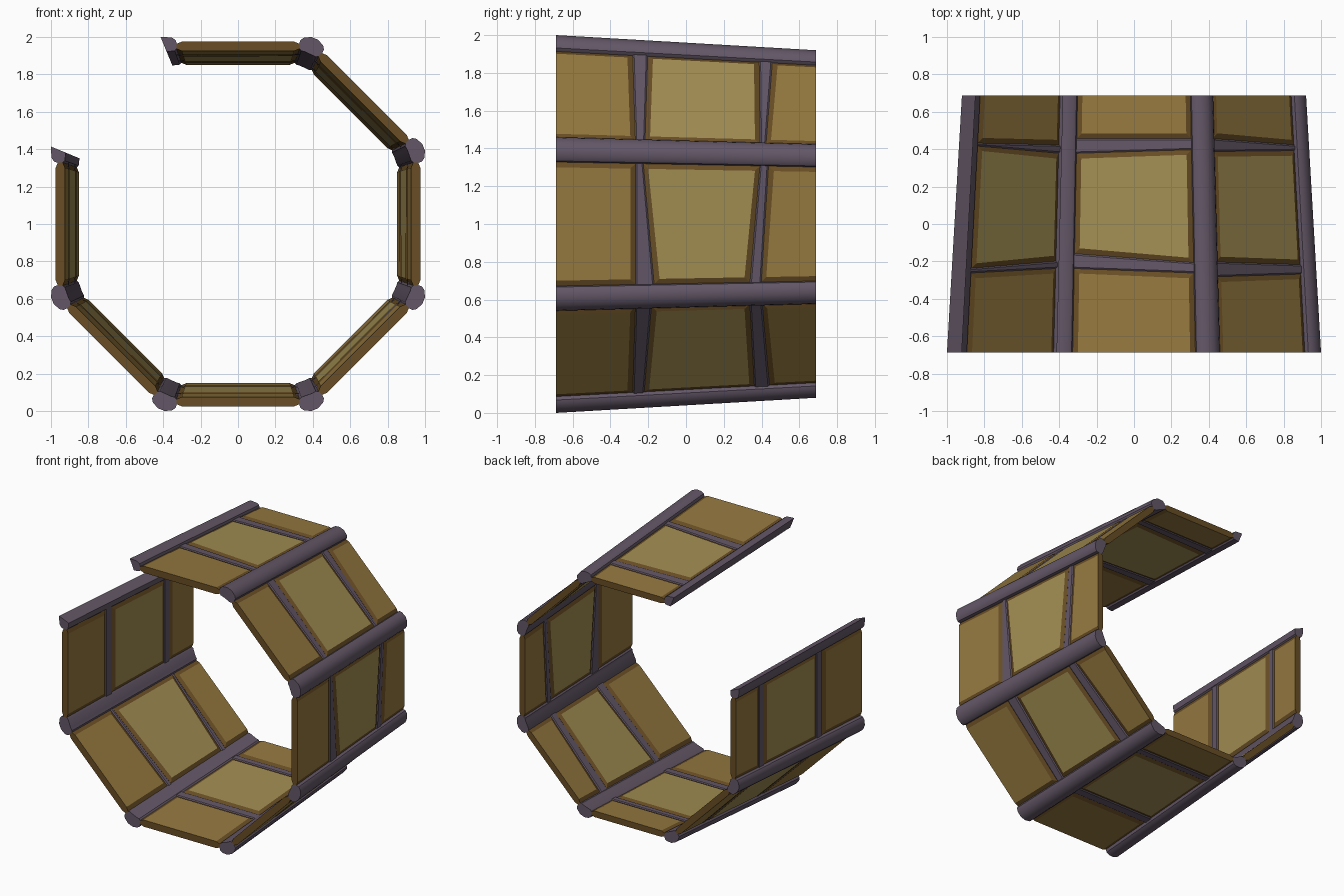
import bpy, bmesh, math
from mathutils import Vector

if "Cube" in bpy.data.objects:
    bpy.data.objects.remove(bpy.data.objects["Cube"])

Y = 0.687        # half length of the tube
TAPER = 0.08     # shrink from front to back


def material(name, rgb):
    m = bpy.data.materials.new(name)
    m.diffuse_color = (*rgb, 1)
    m.use_nodes = True
    m.node_tree.nodes["Principled BSDF"].inputs["Base Color"].default_value = m.diffuse_color
    return m


GOLD = material("gold", (0.36, 0.27, 0.085))
AMBER = material("amber", (0.30, 0.19, 0.05))
BROWN = material("brown", (0.14, 0.075, 0.018))
PURPLE = material("purple", (0.125, 0.095, 0.135))


def place(angle, u, r, y):
    """Side-local (u along the side, r outwards, y) to world, with the taper."""
    s = 1 - TAPER * (y + Y) / (2 * Y)
    a = math.radians(angle)
    return Vector((s * (r * math.cos(a) - u * math.sin(a)), y,
                   1 + s * (r * math.sin(a) + u * math.cos(a))))


def loft(name, rings, mats, side_mat=0, cap_mat=0, smooth=False):
    """Skin a stack of equal-length point rings and cap both ends."""
    bm = bmesh.new()
    vs = [[bm.verts.new(p) for p in ring] for ring in rings]
    n = len(vs[0])
    for a, b in zip(vs, vs[1:]):
        for i in range(n):
            j = (i + 1) % n
            bm.faces.new((a[i], a[j], b[j], b[i])).material_index = side_mat
    for ring in (vs[0], vs[-1]):
        bm.faces.new(ring).material_index = cap_mat
    bmesh.ops.recalc_face_normals(bm, faces=bm.faces)
    me = bpy.data.meshes.new(name)
    bm.to_mesh(me)
    bm.free()
    for m in mats:
        me.materials.append(m)
    ob = bpy.data.objects.new(name, me)
    bpy.context.collection.objects.link(ob)
    if smooth:
        bpy.ops.object.select_all(action='DESELECT')
        ob.select_set(True)
        bpy.context.view_layer.objects.active = ob
        bpy.ops.object.shade_smooth_by_angle(angle=math.radians(35))
    return ob


def cell(name, angle, lo, hi, mat):
    """Raised panel with sloped brown border; lo/hi are y at the (u-, u+) ends."""
    rings = []
    for r, grow in ((0.925, 0), (0.937, 0.03), (0.963, 0.03), (0.975, 0)):
        w = 0.30 + grow
        g = lambda y, d: max(-Y, min(Y, y + d * grow))
        rings.append([place(angle, -w, r, g(lo[0], -1)), place(angle, w, r, g(lo[1], -1)),
                      place(angle, w, r, g(hi[1], 1)), place(angle, -w, r, g(hi[0], 1))])
    loft(name, rings, [BROWN, mat], 0, 1)


def rib(name, angle, lo, hi):
    """Cross rib between two neighbouring cells."""
    rings = []
    for r, d in ((0.930, 0.035), (0.938, 0.025), (0.962, 0.025), (0.970, 0.035)):
        rings.append([place(angle, -0.35, r, lo[0] + d), place(angle, 0.35, r, lo[1] + d),
                      place(angle, 0.35, r, hi[1] - d), place(angle, -0.35, r, hi[0] - d)])
    loft(name, rings, [PURPLE])


# Beam half profile (u, r) from the foot out to the corner, outer and inner
OUTER = [(0.328, 0.965), (0.334, 0.984), (0.352, 0.996), (0.392, 1.0)]
INNER = [(0.328, 0.938), (0.338, 0.926), (0.358, 0.921)]
T = math.tan(math.pi / 8)


def beam(name, angle, sides):
    """Corner beam; sides: 1 = u+ half of this side, -1 = u- half, 0 = both."""
    rings = []
    for y in (-Y, Y):
        def half(pts, ang, sg):
            return [place(ang, sg * u, r, y) for u, r in pts]
        if sides:
            ring = half(OUTER + [(T, 1.0), (0.921 * T, 0.921)] + INNER[1::-1], angle, sides)
        else:
            nxt = angle + 45
            ring = (half(OUTER, angle, 1) + half(OUTER[::-1], nxt, -1)
                    + half(INNER, nxt, -1)
                    + half(INNER[1::-1], angle, 1))
        rings.append(ring)
    loft(name, rings, [PURPLE], smooth=True)


# Cell boundaries in y at the (u-, u+) ends: front end, middle start, middle end, back start
STRAIGHT = [(-0.295, -0.295), (-0.17, -0.17), (0.35, 0.35), (0.46, 0.46)]
SIDES = {
    "left": (-180, STRAIGHT),
    "lower_left": (-135, [(-0.29, -0.265), (-0.21, -0.17), (0.39, 0.35), (0.46, 0.45)]),
    "bottom": (-90, STRAIGHT),
    "lower_right": (-45, [(-0.31, -0.295), (-0.195, -0.155), (0.335, 0.31), (0.47, 0.43)]),
    "right": (0, [(-0.295, -0.295), (-0.14, -0.20), (0.31, 0.365), (0.425, 0.465)]),
    "upper_right": (45, [(-0.295, -0.31), (-0.19, -0.175), (0.365, 0.36), (0.45, 0.485)]),
    "top": (90, [(-0.29, -0.265), (-0.18, -0.13), (0.37, 0.35), (0.485, 0.485)]),
}

# Seven sides of the octagon, upper left one left open
for side, (ang, b) in SIDES.items():
    cell(side + "_front_panel", ang, (-Y, -Y), b[0], AMBER)
    cell(side + "_middle_panel", ang, b[1], b[2], GOLD)
    cell(side + "_back_panel", ang, b[3], (Y, Y), AMBER)
    rib(side + "_front_rib", ang, b[0], b[1])
    rib(side + "_back_rib", ang, b[2], b[3])
    if side != "top":
        beam(side + "_corner_beam", ang, 0)

# Mitred half beams at the open ends
beam("left_end_beam", -180, -1)
beam("top_end_beam", 90, 1)
